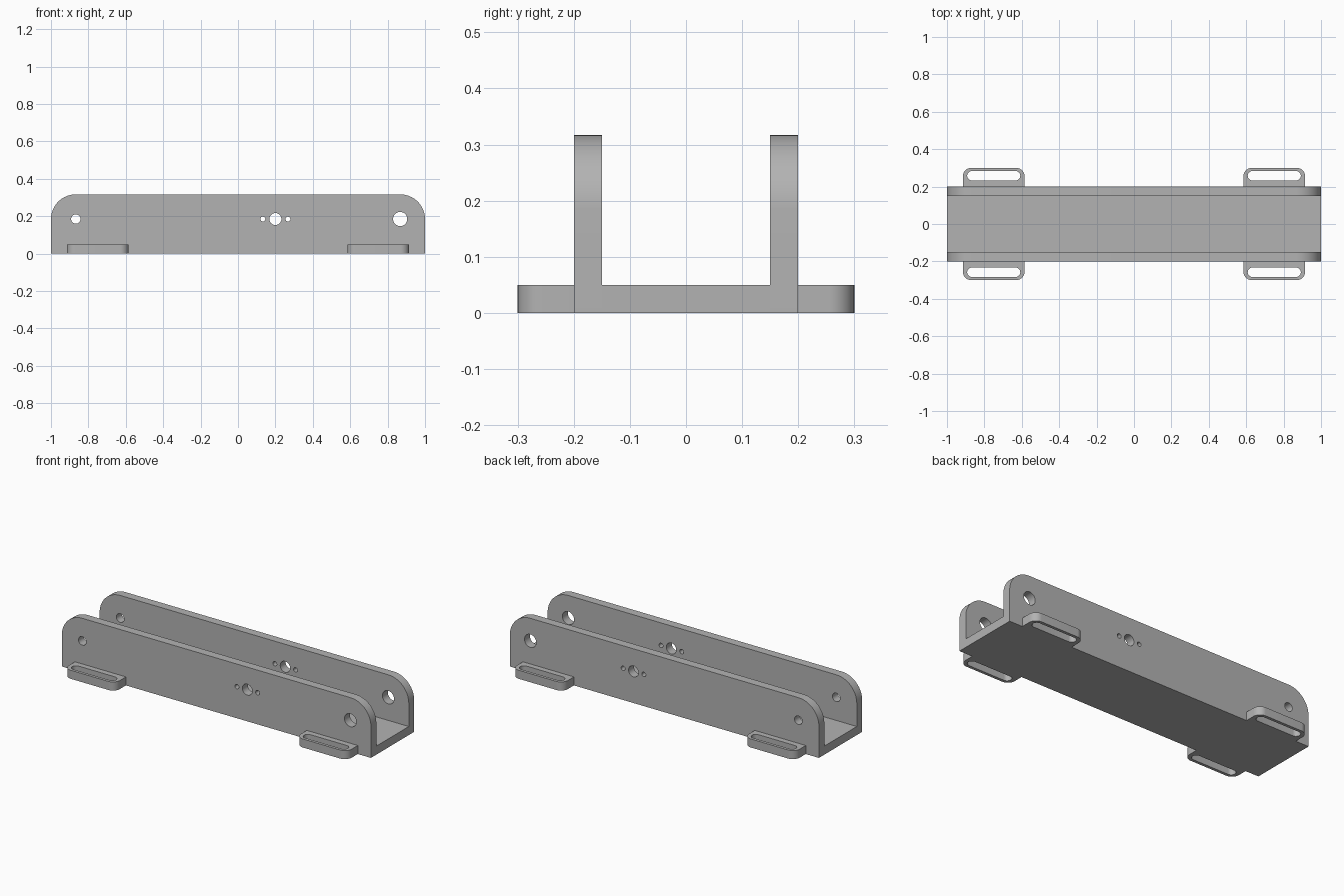
import bpy, bmesh
from math import cos, sin, pi
from mathutils import Matrix

cube = bpy.data.objects.get("Cube")
if cube:
    bpy.data.objects.remove(cube, do_unlink=True)

grey = bpy.data.materials.new("plain_grey")
grey.use_nodes = True
colour = (0.45, 0.45, 0.45, 1)
grey.diffuse_color = colour
grey.node_tree.nodes["Principled BSDF"].inputs["Base Color"].default_value = colour

LENGTH, WIDTH, HEIGHT, THICK = 2.0, 0.4, 0.317, 0.05
HOLE_Z = 0.185


def arc(cx, cy, r, start, end, steps):
    return [(cx + r * cos(start + (end - start) * i / steps),
             cy + r * sin(start + (end - start) * i / steps)) for i in range(steps + 1)]


def circle(cx, cy, r):
    return arc(cx, cy, r, 0, 2 * pi, 32)[:-1]


def round_top(x0, x1, y0, y1, r):
    """Rectangle with its two upper corners rounded."""
    return ([(x0, y0), (x1, y0)] + arc(x1 - r, y1 - r, r, 0, pi / 2, 16)
            + arc(x0 + r, y1 - r, r, pi / 2, pi, 16))


def slot(x0, x1, cy, r):
    return (arc(x1 - r, cy, r, -pi / 2, pi / 2, 16)
            + arc(x0 + r, cy, r, pi / 2, 1.5 * pi, 16))


def plate(name, loops, depth, matrix):
    """Fill an outline with holes, extrude it and place it."""
    bm = bmesh.new()
    for loop in loops:
        verts = [bm.verts.new((x, y, 0)) for x, y in loop]
        for i, v in enumerate(verts):
            bm.edges.new((v, verts[i - 1]))
    bmesh.ops.triangle_fill(bm, use_beauty=True, use_dissolve=False, edges=bm.edges[:])
    top = bmesh.ops.extrude_face_region(bm, geom=bm.faces[:])["geom"]
    bmesh.ops.translate(bm, vec=(0, 0, depth),
                        verts=[g for g in top if isinstance(g, bmesh.types.BMVert)])
    bm.transform(matrix)
    bmesh.ops.recalc_face_normals(bm, faces=bm.faces[:])
    mesh = bpy.data.meshes.new(name)
    bm.to_mesh(mesh)
    bm.free()
    mesh.materials.append(grey)
    obj = bpy.data.objects.new(name, mesh)
    bpy.context.collection.objects.link(obj)
    bpy.ops.object.select_all(action="DESELECT")
    obj.select_set(True)
    bpy.context.view_layer.objects.active = obj
    bpy.ops.object.shade_smooth_by_angle(angle=pi / 6)


half_l, half_w = LENGTH / 2, WIDTH / 2
inner = half_w - THICK

# Channel floor
floor = [(-half_l, -inner), (half_l, -inner), (half_l, inner), (-half_l, inner)]
plate("channel_floor", [floor], THICK, Matrix())

# Side walls with pivot holes and a central hole between two screw holes
wall = [round_top(-half_l, half_l, 0, HEIGHT, 0.133)]
for x, r in ((-0.867, 0.025), (0.133, 0.013), (0.2, 0.032), (0.267, 0.013), (0.867, 0.038)):
    wall.append(circle(x, HOLE_Z, r))
upright = Matrix.Rotation(pi / 2, 4, "X")
for name, y in (("front_wall", -inner), ("back_wall", half_w)):
    plate(name, wall, THICK, Matrix.Translation((0, y, 0)) @ upright)

# Slotted mounting tabs
tab = [round_top(-0.165, 0.165, half_w, 0.3, 0.045), slot(-0.142, 0.142, 0.258, 0.025)]
for side, sy in (("front", -1), ("back", 1)):
    for end, sx in (("right", -1), ("left", 1)):
        place = Matrix.Translation((sx * 0.75, 0, 0)) @ Matrix.Diagonal((1, sy, 1, 1))
        plate(f"{side}_{end}_mounting_tab", tab, THICK, place)
